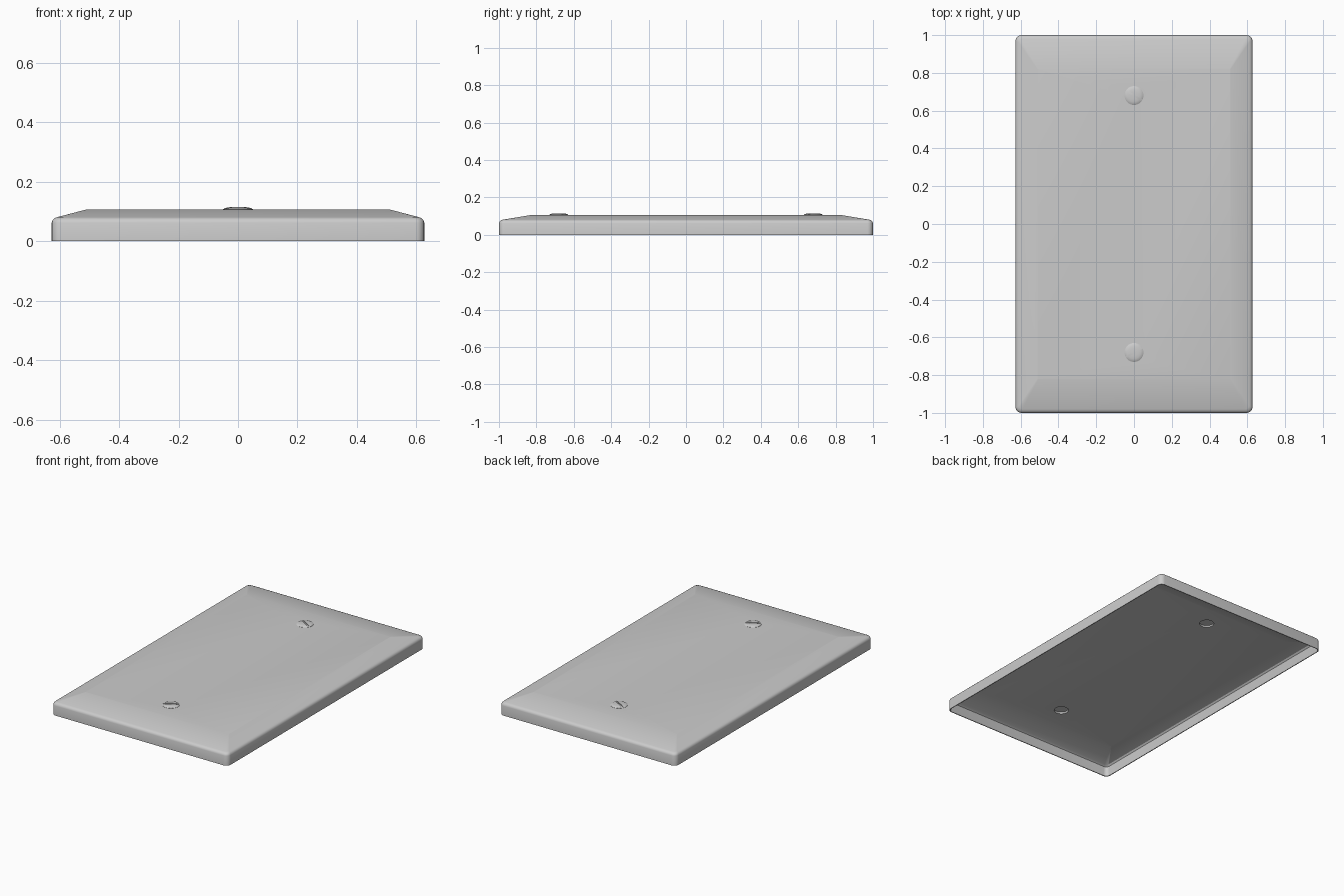
import bpy, bmesh, math
from mathutils import Matrix

if "Cube" in bpy.data.objects:
    bpy.data.objects.remove(bpy.data.objects["Cube"])

grey = bpy.data.materials.new("light_grey")
grey.diffuse_color = (0.6, 0.6, 0.6, 1)
grey.use_nodes = True
grey.node_tree.nodes["Principled BSDF"].inputs["Base Color"].default_value = grey.diffuse_color

HX, HY = 0.627, 1.0
SCREWS = ((0.68, -30), (-0.68, 30))   # y position, slot angle


def finish(name, bm):
    bmesh.ops.recalc_face_normals(bm, faces=bm.faces)
    me = bpy.data.meshes.new(name)
    bm.to_mesh(me)
    bm.free()
    me.materials.append(grey)
    ob = bpy.data.objects.new(name, me)
    bpy.context.collection.objects.link(ob)
    return ob


def rounded_ring(bm, ix, iy, z, r, seg=5):
    """Rounded rectangle inset by ix, iy from the plate outline."""
    hx, hy, out = HX - ix, HY - iy, []
    for q, (sx, sy) in enumerate(((1, 1), (-1, 1), (-1, -1), (1, -1))):
        for i in range(seg + 1):
            a = math.pi / 2 * (q + i / seg)
            out.append(bm.verts.new((sx * (hx - r) + r * math.cos(a),
                                     sy * (hy - r) + r * math.sin(a), z)))
    return out


def bridge(bm, a, b):
    n = len(a)
    for i in range(n):
        bm.faces.new((a[i], a[(i + 1) % n], b[(i + 1) % n], b[i]))


def smooth(ob, deg):
    bpy.ops.object.select_all(action='DESELECT')
    ob.select_set(True)
    bpy.context.view_layer.objects.active = ob
    bpy.ops.object.shade_smooth_by_angle(angle=math.radians(deg))


def cut(ob, bm):
    """Subtract a temporary cutter from an object."""
    cutter = finish("cutter", bm)
    cutter.hide_render = True
    mod = ob.modifiers.new("cut", 'BOOLEAN')
    mod.object, mod.operation, mod.solver = cutter, 'DIFFERENCE', 'EXACT'
    bpy.context.view_layer.objects.active = ob
    bpy.ops.object.modifier_apply(modifier=mod.name)
    bpy.data.objects.remove(cutter)


# Plate: hollow shell, from the inner ceiling out around the rim to the top
bm = bmesh.new()
sections = (
    (0.117, 0.178, 0.093, 0.004),
    (0.020, 0.024, 0.067, 0.018),
    (0.012, 0.012, 0.058, 0.022),
    (0.005, 0.005, 0.000, 0.027),
    (0.000, 0.000, 0.000, 0.030),
    (0.000, 0.000, 0.062, 0.030),
    (0.003, 0.003, 0.071, 0.028),
    (0.009, 0.009, 0.077, 0.025),
    (0.018, 0.020, 0.081, 0.020),
    (0.117, 0.178, 0.107, 0.004),
)
rings = [rounded_ring(bm, *s) for s in sections]
for a, b in zip(rings, rings[1:]):
    bridge(bm, a, b)
bm.faces.new(rings[0])
bm.faces.new(rings[-1])
plate = finish("wall_plate", bm)

# Screw holes
for y, _ in SCREWS:
    c = bmesh.new()
    bmesh.ops.create_cone(c, cap_ends=True, segments=32, radius1=0.043,
                          radius2=0.043, depth=0.1,
                          matrix=Matrix.Translation((0, y, 0.1)))
    cut(plate, c)
smooth(plate, 30)

# Screws: shallow domed heads with a slanted slot
for name, (y, ang) in zip(("upper_screw", "lower_screw"), SCREWS):
    bm = bmesh.new()
    prev = None
    for r, z in ((0.050, 0.104), (0.050, 0.108), (0.044, 0.1115),
                 (0.034, 0.1138), (0.020, 0.1152)):
        ring = [bm.verts.new((r * math.cos(t * math.tau / 32),
                              y + r * math.sin(t * math.tau / 32), z))
                for t in range(32)]
        if prev:
            bridge(bm, prev, ring)
        else:
            bm.faces.new(ring)
        prev = ring
    bm.faces.new(prev)
    screw = finish(name, bm)
    c = bmesh.new()
    bmesh.ops.create_cube(c, size=1, matrix=Matrix.Translation((0, y, 0.1195))
                          @ Matrix.Rotation(math.radians(ang), 4, 'Z')
                          @ Matrix.Diagonal((0.2, 0.010, 0.02, 1)))
    cut(screw, c)
    smooth(screw, 35)
